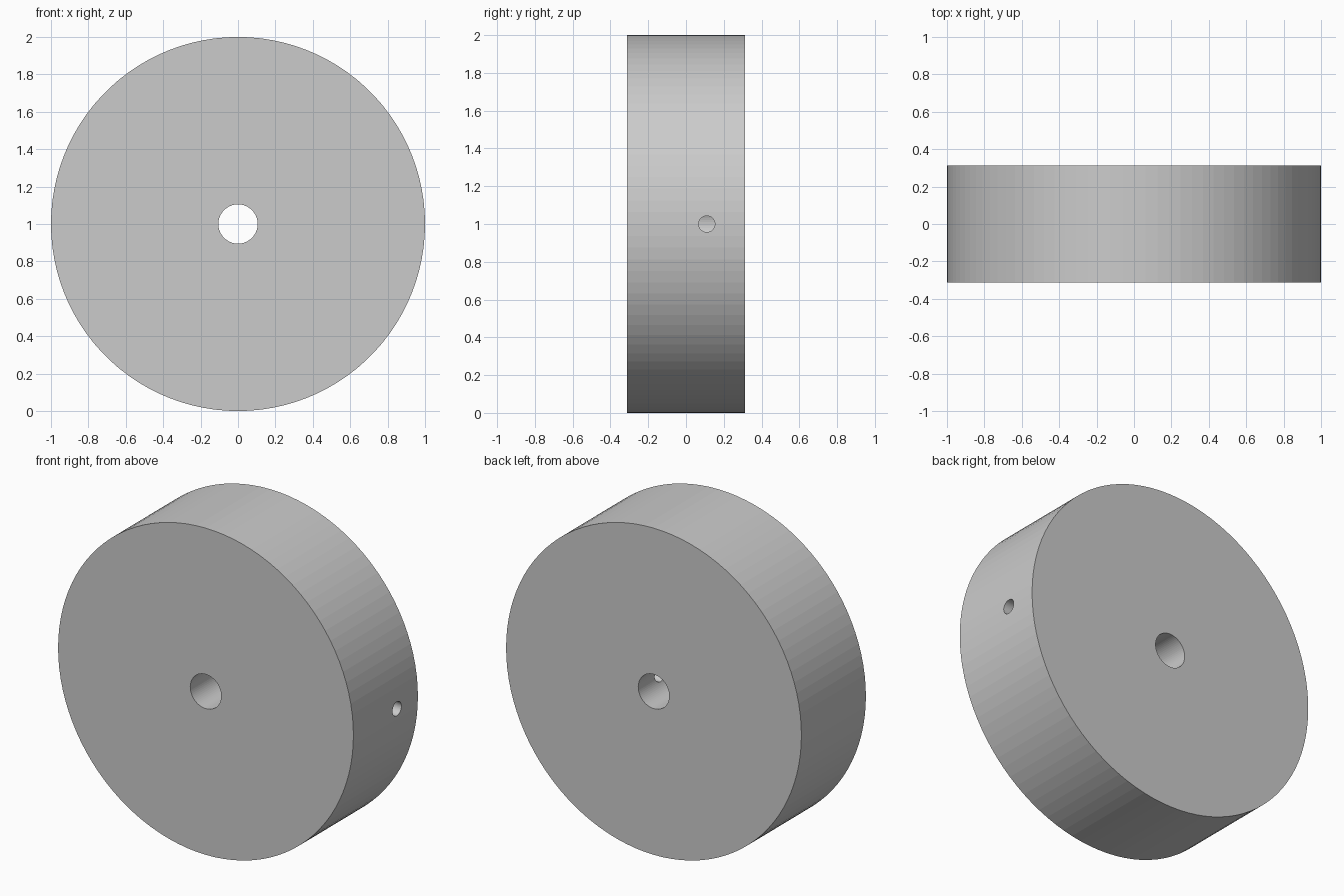
import bpy
from math import pi

if "Cube" in bpy.data.objects:
    bpy.data.objects.remove(bpy.data.objects["Cube"])

RADIUS, WIDTH, CENTRE_Z = 1.0, 0.624, 1.0
BORE_R, PIN_R, PIN_Y = 0.105, 0.043, 0.11


def cylinder(name, radius, depth, location, rotation, sides):
    bpy.ops.mesh.primitive_cylinder_add(vertices=sides, radius=radius, depth=depth,
                                        location=location, rotation=rotation)
    obj = bpy.context.object
    obj.name = name
    return obj


def cut(target, cutter):
    cutter.hide_render = True
    mod = target.modifiers.new(cutter.name, 'BOOLEAN')
    mod.operation = 'DIFFERENCE'
    mod.solver = 'EXACT'
    mod.object = cutter
    bpy.context.view_layer.objects.active = target
    bpy.ops.object.modifier_apply(modifier=mod.name)
    bpy.data.objects.remove(cutter, do_unlink=True)


# Solid wheel disc, axis along y
disc = cylinder("wheel_disc", RADIUS, WIDTH, (0, 0, CENTRE_Z), (pi / 2, 0, 0), 100)

# Axle bore through both faces
cut(disc, cylinder("axle_bore", BORE_R, WIDTH * 2, (0, 0, CENTRE_Z), (pi / 2, 0, 0), 64))

# Set screw hole from the +x rim inward to the bore only
cut(disc, cylinder("screw_hole", PIN_R, 1.2, (0.6, PIN_Y, CENTRE_Z), (0, pi / 2, 0), 48))
